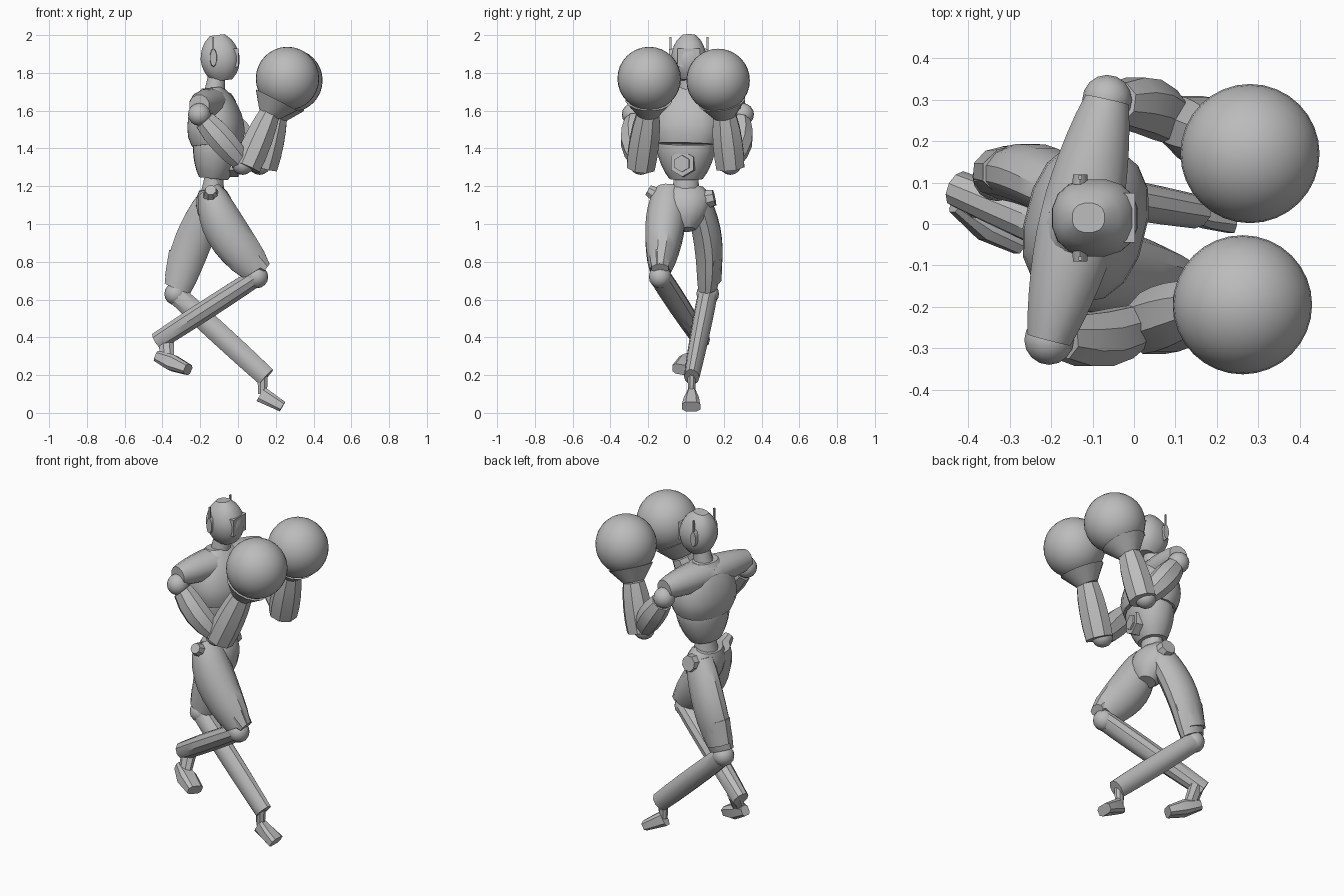
import bpy, bmesh, math
from mathutils import Vector

cube = bpy.data.objects.get("Cube")
if cube:
    bpy.data.objects.remove(cube, do_unlink=True)

grey = bpy.data.materials.new("plain_grey")
grey.use_nodes = True
grey.diffuse_color = (0.5, 0.5, 0.5, 1)
grey.node_tree.nodes["Principled BSDF"].inputs["Base Color"].default_value = grey.diffuse_color

UP = Vector((0, 0, 1))
ACROSS = Vector((0, 1, 0))
LATERAL = Vector((0.25, 1, 0)).normalized()   # shoulder line of the turned torso
FORWARD = LATERAL.cross(UP)


def finish(name, bm):
    """Turn a bmesh into a smooth shaded object that keeps its hard edges."""
    bmesh.ops.recalc_face_normals(bm, faces=bm.faces)
    mesh = bpy.data.meshes.new(name)
    bm.to_mesh(mesh)
    bm.free()
    mesh.materials.append(grey)
    mesh.shade_smooth()
    mesh.set_sharp_from_angle(angle=math.radians(35))
    bpy.context.collection.objects.link(bpy.data.objects.new(name, mesh))


def limb(name, start, end, radii, widths=(1, 1), bulge=0, bow=(0, 0, 0),
         sides=12, steps=6, side=ACROSS, power=1):
    """Tapered tube from start to end, swelling and bowing in the middle.
    Widths scale the section along the side direction; a low power squares it."""
    bm = bmesh.new()
    start, end, bow = Vector(start), Vector(end), Vector(bow)
    axis = (end - start).normalized()
    u = (side - axis * side.dot(axis)).normalized()
    v = axis.cross(u)
    loops = []
    for i in range(steps + 1):
        t = i / steps
        swell = max(math.sin(math.pi * t), 0)
        centre = start.lerp(end, t) + bow * swell
        radius = radii[0] + (radii[1] - radii[0]) * t + bulge * swell ** 0.7
        width = radius * (widths[0] + (widths[1] - widths[0]) * t)
        loop = []
        for k in range(sides):
            angle = 2 * math.pi * (k + 0.5) / sides
            c, s = math.cos(angle), math.sin(angle)
            c, s = [math.copysign(abs(n) ** power, n) for n in (c, s)]
            loop.append(bm.verts.new(centre + v * c * radius + u * s * width))
        loops.append(loop)
    for a, b in zip(loops, loops[1:]):
        for k in range(sides):
            bm.faces.new((a[k - 1], a[k], b[k], b[k - 1]))
    bm.faces.new(loops[0])
    bm.faces.new(loops[-1])
    finish(name, bm)


def ball(name, centre, radius, segments=16):
    bm = bmesh.new()
    bmesh.ops.create_uvsphere(bm, u_segments=segments, v_segments=segments // 2, radius=radius)
    bmesh.ops.translate(bm, verts=bm.verts, vec=centre)
    finish(name, bm)


def box(name, centre, size):
    bm = bmesh.new()
    bmesh.ops.create_cube(bm, size=1)
    bmesh.ops.scale(bm, verts=bm.verts, vec=size)
    bmesh.ops.translate(bm, verts=bm.verts, vec=centre)
    finish(name, bm)


# Head with visor, ears and antenna fins
limb("head", (-0.08, 0.015, 1.76), (-0.11, 0.015, 2), (0.05, 0.04), (0.9, 0.9),
     bulge=0.06, sides=16, steps=8, power=0.85)
box("visor", (-0.018, 0.015, 1.88), (0.04, 0.12, 0.1))
for tag, s in (("left", 1), ("right", -1)):
    ear = Vector((-0.13, 0.015 + s * 0.08, 1.88))
    limb(tag + "_ear", ear, ear + ACROSS * s * 0.025, (0.02, 0.018), (2.5, 2.5),
         sides=10, steps=1, side=UP)
    box(tag + "_antenna", ear + Vector((0, s * 0.018, 0.065)), (0.008, 0.01, 0.09))
limb("neck", (-0.13, 0.01, 1.66), (-0.11, 0.015, 1.8), (0.06, 0.045))

# Torso
limb("chest", (-0.11, 0, 1.42), (-0.135, 0.01, 1.72), (0.13, 0.055), (1.3, 1.4),
     bulge=0.045, sides=16, side=LATERAL, power=0.85)
limb("abdomen", (-0.13, 0, 1.24), (-0.11, 0, 1.43), (0.075, 0.12), (1.2, 1.3),
     bulge=0.015, sides=16, side=LATERAL, power=0.9)
belly = Vector((-0.12, 0.01, 1.32))
for name, reach, radius in (("belly_hexagon", 0.125, 0.07), ("belly_inner_hexagon", 0.135, 0.045)):
    limb(name, belly, belly + FORWARD * reach, (radius, radius), sides=6, steps=1, side=UP)
limb("waist", (-0.14, 0, 1.12), (-0.125, 0, 1.26), (0.07, 0.05), (1.1, 1.3))

# Arms: shoulder point, elbow, wrist and glove centre
ARMS = {
    "right": ((-0.205, -0.28, 1.58), (0.025, -0.24, 1.32), (0.165, -0.2, 1.58), (0.262, -0.195, 1.77)),
    "left": ((-0.065, 0.3, 1.58), (0.115, 0.235, 1.32), (0.205, 0.205, 1.57), (0.28, 0.17, 1.76)),
}
for tag, joints in ARMS.items():
    shoulder, elbow, wrist, glove = [Vector(j) for j in joints]
    outward = ACROSS * math.copysign(0.02, shoulder.y)
    limb(tag + "_shoulder", (-0.13, 0.01, 1.64), shoulder + UP * 0.05, (0.1, 0.055),
         (0.8, 1), bulge=0.01, side=UP)
    ball(tag + "_shoulder_joint", shoulder, 0.06)
    limb(tag + "_upper_arm", shoulder.lerp(elbow, 0.12), elbow, (0.06, 0.05), (0.9, 1),
         bulge=0.02, bow=outward, sides=8, steps=4)
    ball(tag + "_elbow_joint", elbow, 0.06)
    limb(tag + "_forearm", elbow + Vector((0.02, 0, -0.02)), wrist, (0.08, 0.06), (1, 1.1),
         bulge=0.01, sides=8, steps=4)
    limb(tag + "_glove_cuff", wrist, wrist.lerp(glove, 0.4), (0.06, 0.125), sides=16, steps=2)
    ball(tag + "_glove", glove, 0.168, segments=32)

# Pelvis and hip flares
limb("pelvis", (-0.09, 0, 0.97), (-0.15, -0.01, 1.19), (0.05, 0.06), (1, 1.7), bulge=0.045)
limb("right_hip_flare", (-0.14, -0.1, 1.12), (-0.145, -0.2, 1.18), (0.06, 0.03), sides=8, side=UP)
limb("left_hip_flare", (-0.13, 0.06, 1.12), (-0.12, 0.15, 1.14), (0.06, 0.045), sides=8, side=UP)

# Right leg, knee raised forward and shin folded back
knee = Vector((0.1, -0.137, 0.72))
ankle = Vector((-0.425, 0.085, 0.38))
limb("right_thigh", (-0.155, -0.09, 1.18), knee + UP * 0.03, (0.065, 0.08), (1.1, 0.7),
     bulge=0.045, bow=(-0.035, 0, 0), steps=8)
limb("right_knee_guard", (0.09, knee.y, 0.81), (0.15, knee.y, 0.765), (0.075, 0.03),
     (0.8, 1.6), sides=8, steps=1)
ball("right_knee_joint", knee, 0.06)
limb("right_shin", knee, ankle, (0.05, 0.05), (1.2, 0.9), bulge=0.005, sides=10)
limb("right_ankle", (-0.38, 0.08, 0.39), (-0.375, 0.035, 0.3), (0.045, 0.04), (0.8, 0.7), sides=8)
limb("right_foot", (-0.43, 0.05, 0.3), (-0.265, -0.03, 0.23), (0.03, 0.03), (0.8, 1.6),
     bulge=0.015, sides=8, steps=2, power=0.6)

# Left leg, thigh swung back and shin reaching forward to the ground
knee = Vector((-0.33, 0.115, 0.63))
ankle = Vector((0.15, 0.03, 0.19))
limb("left_thigh", (-0.13, 0.06, 1.14), knee + Vector((0.01, 0, 0.03)), (0.08, 0.075), (0.8, 0.7),
     bulge=0.025, bow=(-0.015, 0.03, 0), steps=8)
limb("left_thigh_guard", (-0.27, 0.125, 0.83), (-0.315, 0.128, 0.7), (0.105, 0.08),
     (0.65, 0.75), sides=10, steps=1)
ball("left_knee_joint", knee, 0.06)
limb("left_shin", knee, ankle, (0.055, 0.055), (0.95, 0.75), bulge=0.005, sides=10)
limb("left_ankle", (0.13, 0.03, 0.2), (0.13, 0.03, 0.1), (0.03, 0.025), (0.8, 0.8), sides=8)
limb("left_foot", (0.12, 0.03, 0.1), (0.235, 0.027, 0.033), (0.045, 0.03), (0.5, 1.7),
     sides=8, steps=2, power=0.6)
